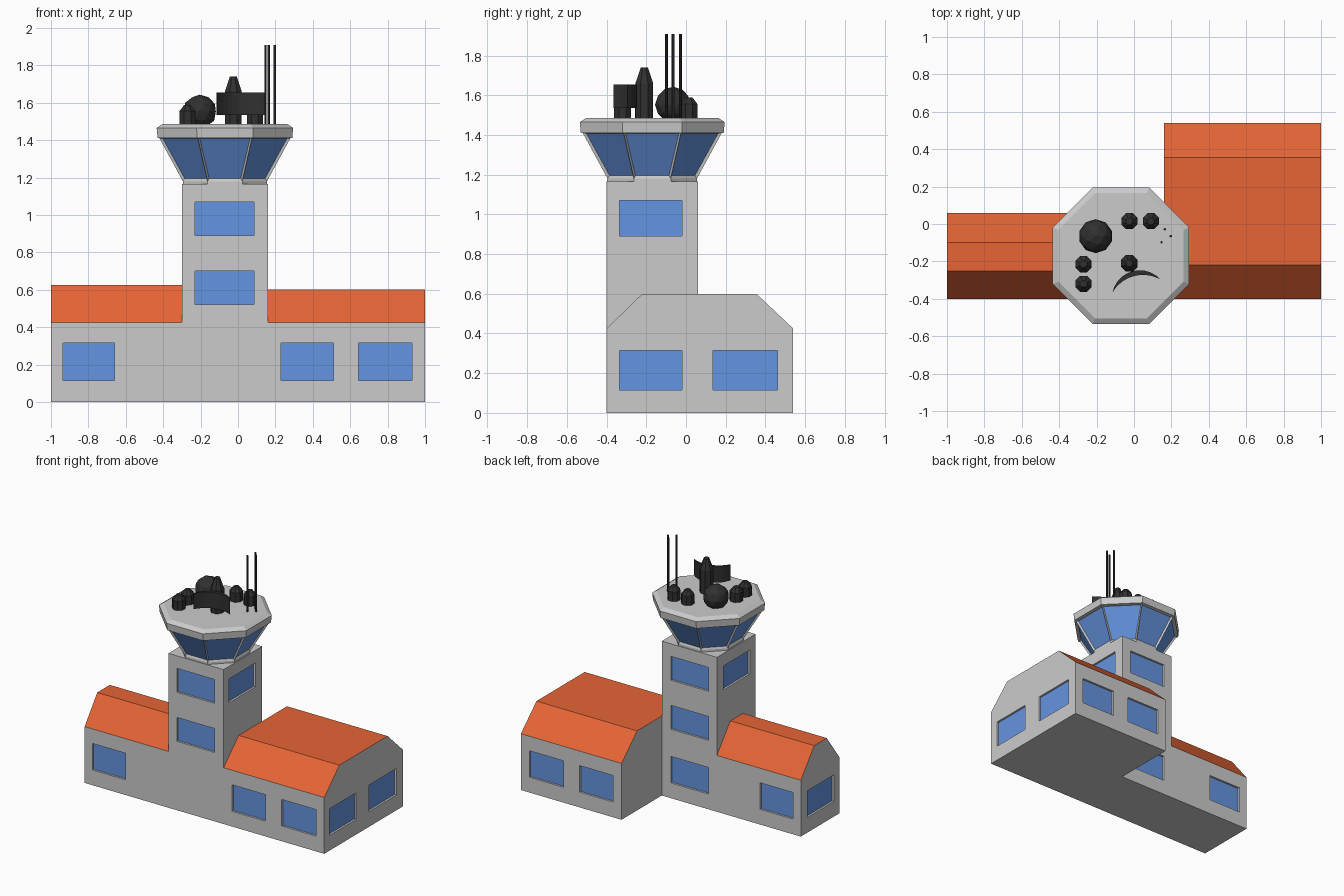
import bpy, bmesh, math
from mathutils import Vector

if "Cube" in bpy.data.objects:
    bpy.data.objects.remove(bpy.data.objects["Cube"])


def material(name, rgb):
    m = bpy.data.materials.new(name)
    m.diffuse_color = (*rgb, 1)
    m.use_nodes = True
    m.node_tree.nodes["Principled BSDF"].inputs["Base Color"].default_value = m.diffuse_color
    return m


WALL = material("wall_grey", (0.8, 0.8, 0.8))
ROOF = material("roof_orange", (0.79, 0.13, 0.036))
GLASS = material("window_blue", (0.13, 0.30, 0.75))
DARK = material("antenna_black", (0.03, 0.03, 0.03))


def make(name, bm, *mats):
    bmesh.ops.recalc_face_normals(bm, faces=bm.faces)
    me = bpy.data.meshes.new(name)
    bm.to_mesh(me)
    bm.free()
    ob = bpy.data.objects.new(name, me)
    bpy.context.collection.objects.link(ob)
    for m in mats:
        me.materials.append(m)
    return ob


def loft(rings):
    """Closed solid through rings with equal point counts."""
    bm = bmesh.new()
    loops = [[bm.verts.new(p) for p in r] for r in rings]
    n = len(loops[0])
    for a, b in zip(loops, loops[1:]):
        for i in range(n):
            j = (i + 1) % n
            bm.faces.new((a[i], a[j], b[j], b[i]))
    bm.faces.new(loops[0][::-1])
    bm.faces.new(loops[-1])
    bmesh.ops.recalc_face_normals(bm, faces=bm.faces)
    return bm


def turned(cx, cy, profile, sides=8):
    """Polygonal turned solid, flats facing the axes; profile = (apothem, z)."""
    k = 1 / math.cos(math.pi / sides)
    angs = [(i + 0.5) * 2 * math.pi / sides for i in range(sides)]
    return loft([[(cx + r * k * math.cos(a), cy + r * k * math.sin(a), z)
                  for a in angs] for r, z in profile])


def box(bm, lo, hi):
    vs = bmesh.ops.create_cube(bm, size=1)["verts"]
    for v in vs:
        v.co = Vector([(l + h) / 2 + c * (h - l) for l, h, c in zip(lo, hi, v.co)])


# Wings: gabled profile in y/z extruded along x, orange on the roof slopes
def wing(name, x0, x1, profile):
    bm = loft([[(x, y, z) for y, z in profile] for x in (x0, x1)])
    for f in bm.faces:
        f.material_index = 1 if f.normal.z > 0.1 else 0
    return make(name, bm, WALL, ROOF)


left = wing("left_wing", -1, -0.30, [(-0.40, 0), (0.06, 0), (0.06, 0.425),
            (-0.10, 0.625), (-0.25, 0.625), (-0.40, 0.425)])
right = wing("right_wing", 0.16, 1, [(-0.40, 0), (0.54, 0), (0.54, 0.425),
             (0.355, 0.6), (-0.22, 0.6), (-0.40, 0.425)])

# Tower shaft
bm = bmesh.new()
box(bm, (-0.30, -0.40, 0), (0.16, 0.06, 1.165))
tower = make("tower_shaft", bm, WALL)


# Windows: cut shallow recesses and set a pane in each
def windows(ob, specs):
    cut, panes = bmesh.new(), bmesh.new()
    for axis, sign, plane, u0, u1, z0, z1 in specs:
        for target, a, b, grow in ((cut, 0.05, -0.025, 0), (panes, -0.015, -0.035, 0.003)):
            p, q = sorted((plane + sign * a, plane + sign * b))
            u = (u0 - grow, u1 + grow)
            z = (z0 - grow, z1 + grow)
            if axis == "x":
                box(target, (p, u[0], z[0]), (q, u[1], z[1]))
            else:
                box(target, (u[0], p, z[0]), (u[1], q, z[1]))
    cutter = make("window_cutter", cut)
    cutter.hide_render = True
    mod = ob.modifiers.new("recesses", "BOOLEAN")
    mod.operation, mod.solver, mod.object = "DIFFERENCE", "EXACT", cutter
    bpy.context.view_layer.objects.active = ob
    bpy.ops.object.modifier_apply(modifier=mod.name)
    bpy.data.objects.remove(cutter)
    make(ob.name + "_windows", panes, GLASS)


LOW, MID, HIGH = (0.115, 0.315), (0.52, 0.70), (0.89, 1.07)
SIDE = (-0.335, -0.02)
windows(left, [("y", -1, -0.40, -0.935, -0.66, *LOW),
               ("y", 1, 0.06, -0.935, -0.66, *LOW),
               ("x", -1, -1, *SIDE, *LOW)])
windows(right, [("y", s, y, *u, *LOW) for s, y in ((-1, -0.40), (1, 0.54))
                for u in ((0.23, 0.51), (0.645, 0.93))]
        + [("x", 1, 1, *u, *LOW) for u in (SIDE, (0.135, 0.46))])
windows(tower, [("y", -1, -0.40, -0.23, 0.085, *z) for z in (MID, HIGH)]
        + [("y", 1, 0.06, -0.23, 0.085, *z) for z in (LOW, MID, HIGH)]
        + [("x", s, x, *SIDE, *HIGH) for s, x in ((-1, -0.30), (1, 0.16))])

# Octagonal control cabin with inset slanted glazing
bm = turned(-0.07, -0.17, [(0.225, 1.165), (0.225, 1.18), (0.35, 1.41),
                           (0.36, 1.411), (0.365, 1.465), (0.335, 1.485)])
glazing = [f for f in bm.faces if 1.25 < f.calc_center_median().z < 1.35]
bmesh.ops.inset_individual(bm, faces=glazing, thickness=0.014, depth=-0.012)
for f in glazing:
    f.material_index = 1
make("control_cabin", bm, WALL, GLASS)

# Rooftop equipment
TOP = 1.48
for i, (x, y) in enumerate([(-0.27, -0.215), (-0.27, -0.32), (-0.025, 0.015), (0.09, 0.015)]):
    make(f"roof_vent_{i + 1}", turned(x, y, [(0.043, TOP), (0.043, 1.555), (0.018, 1.588)]), DARK)
make("radar_mast", turned(-0.025, -0.21, [(0.045, TOP), (0.045, 1.66), (0.018, 1.74)]), DARK)
for i, (x, y) in enumerate([(0.165, -0.028), (0.197, -0.065), (0.147, -0.098)]):
    make(f"whip_antenna_{i + 1}", turned(x, y, [(0.006, TOP), (0.006, 1.908)], 6), DARK)

bm = bmesh.new()
bmesh.ops.create_icosphere(bm, subdivisions=2, radius=0.091)
bmesh.ops.translate(bm, verts=bm.verts, vec=(-0.205, -0.065, 1.552))
make("radome", bm, DARK)


# Radar dish: crescent between two arcs sharing a chord
def arc(sag, half=0.133, n=10):
    r = (half * half + sag * sag) / (2 * sag)
    a = math.asin(half / r)
    return [Vector((r * math.sin(t), r * math.cos(t) + sag - r, 0))
            for t in (-a + 2 * a * i / n for i in range(n + 1))]


pts = arc(0.082) + arc(0.055)[-2:0:-1]
c, s = math.cos(math.radians(15)), math.sin(math.radians(15))
plan = [(0.0135 + p.x * c - p.y * s, -0.3315 + p.x * s + p.y * c) for p in pts]
make("radar_dish", loft([[(x, y, z) for x, y in plan] for z in (1.535, 1.655)]), DARK)
